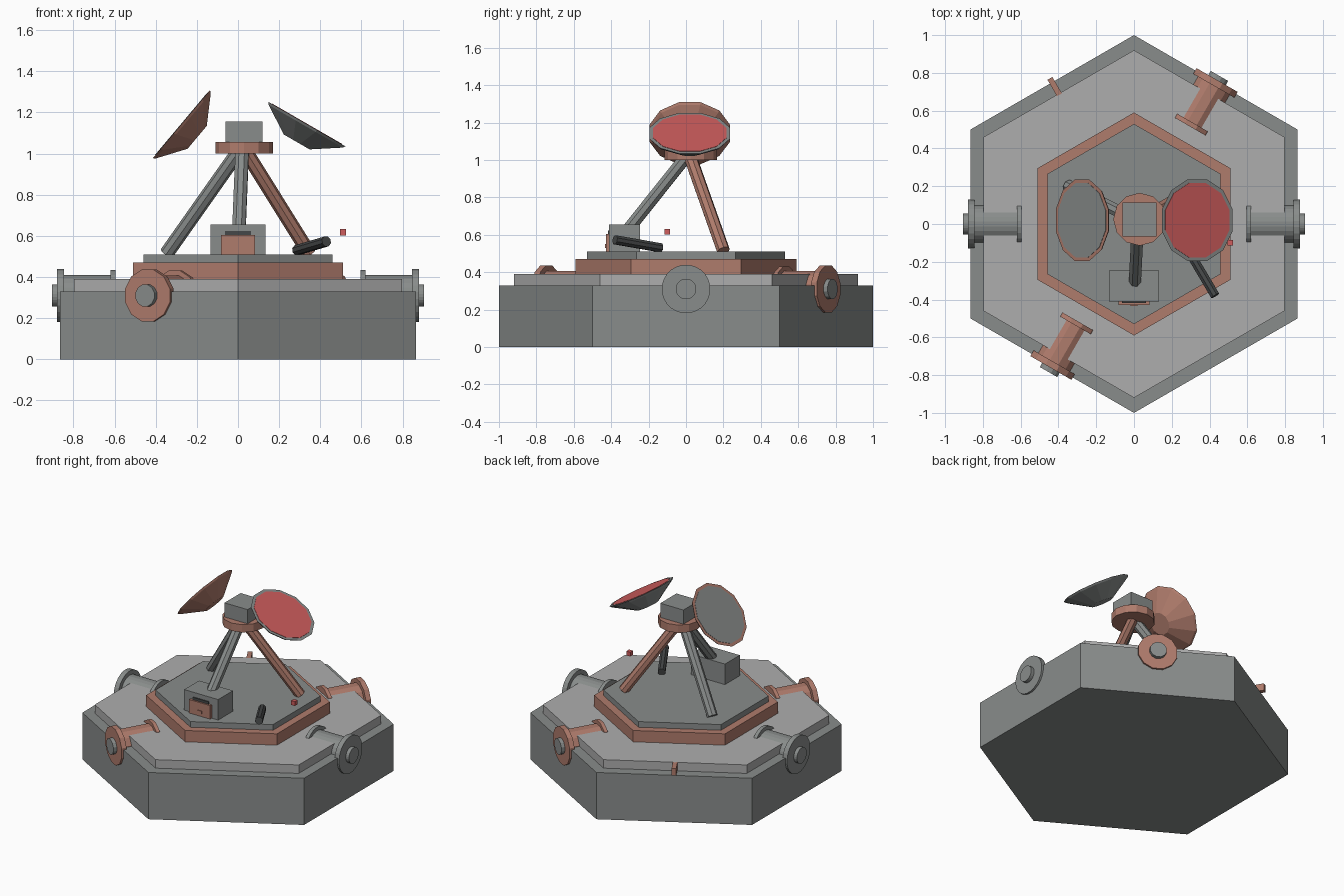
import bpy, bmesh
from math import sin, cos, pi, radians
from mathutils import Vector, Matrix

cube = bpy.data.objects.get("Cube")
if cube:
    bpy.data.objects.remove(cube, do_unlink=True)


def material(name, rgb):
    m = bpy.data.materials.new(name)
    m.use_nodes = True
    m.diffuse_color = (*rgb, 1)
    m.node_tree.nodes["Principled BSDF"].inputs["Base Color"].default_value = (*rgb, 1)
    return m


GREY = material("steel grey", (0.25, 0.265, 0.26))
LIGHT = material("light grey", (0.42, 0.42, 0.42))
COPPER = material("copper", (0.43, 0.20, 0.15))
RED = material("red", (0.62, 0.11, 0.11))
DARK = material("dark grey", (0.06, 0.064, 0.065))


def finish(name, bm, mat, matrix):
    bmesh.ops.recalc_face_normals(bm, faces=bm.faces)
    mesh = bpy.data.meshes.new(name)
    bm.to_mesh(mesh)
    bm.free()
    mesh.materials.append(mat)
    ob = bpy.data.objects.new(name, mesh)
    ob.matrix_world = matrix
    bpy.context.collection.objects.link(ob)
    return ob


def frustum(name, start, end, r0, r1, sides, mat, phase=0.0):
    """Straight prism or cone section between two points."""
    start, end = Vector(start), Vector(end)
    axis = end - start
    bm = bmesh.new()
    rings = []
    for r, z in ((r0, 0), (r1, axis.length)):
        angles = [phase + 2 * pi * i / sides for i in range(sides)]
        rings.append([bm.verts.new((r * cos(a), r * sin(a), z)) for a in angles])
        bm.faces.new(rings[-1])
    for i in range(sides):
        j = (i + 1) % sides
        bm.faces.new((rings[0][i], rings[0][j], rings[1][j], rings[1][i]))
    upright = axis.normalized().z > 0.999
    turn = Matrix() if upright else axis.to_track_quat('Z', 'Y').to_matrix().to_4x4()
    return finish(name, bm, mat, Matrix.Translation(start) @ turn)


def box(name, center, size, mat, turn=Matrix()):
    bm = bmesh.new()
    bmesh.ops.create_cube(bm, size=1)
    bmesh.ops.scale(bm, vec=size, verts=bm.verts)
    return finish(name, bm, mat, Matrix.Translation(center) @ turn)


# Stacked hexagonal platform
for name, r, z0, z1, mat in (
        ("base", 1.0, 0, 0.33, GREY), ("deck", 0.92, 0.33, 0.39, LIGHT),
        ("copper_step", 0.59, 0.39, 0.47, COPPER), ("top_plate", 0.53, 0.47, 0.51, GREY)):
    frustum(name, (0, 0, z0), (0, 0, z1), r, r, 6, mat, pi / 2)

# Flanged pipes around the rim
PIPE_PARTS = (("pipe_collar", 0.595, 0.62, 0.125), ("pipe", 0.62, 0.85, 0.10),
              ("pipe_flange", 0.845, 0.88, 0.13), ("pipe_cap", 0.88, 0.905, 0.055))
for label, deg, sides, mat in (("left", 0, 24, GREY), ("right", 180, 24, GREY),
                               ("back", 60, 12, COPPER), ("front", 240, 12, COPPER)):
    out = Vector((cos(radians(deg)), sin(radians(deg)), 0))
    lift = Vector((0, 0, 0.31))
    for part, a, b, r in PIPE_PARTS:
        tint = GREY if part == "pipe_cap" else mat
        frustum(f"{label}_{part}", out * a + lift, out * b + lift, r, r, sides, tint, pi / sides)

# Small clip on the rim
out = Vector((cos(radians(120)), sin(radians(120)), 0))
box("rim_clip", out * 0.84 + Vector((0, 0, 0.365)), (0.10, 0.03, 0.05), COPPER,
    Matrix.Rotation(radians(120), 4, 'Z'))

# Tripod mast
for label, deg, mat in (("right", 150, GREY), ("left", 30, COPPER), ("front", 270, GREY)):
    a = radians(deg)
    top = (0.02 + 0.02 * cos(a), 0.015 + 0.02 * sin(a), 1.01)
    frustum(f"{label}_leg", (0.40 * cos(a), 0.40 * sin(a), 0.515), top, 0.035, 0.035, 8, mat, pi / 8)
frustum("mast_hub", (0.03, 0.025, 1.0), (0.03, 0.025, 1.055), 0.14, 0.14, 12, COPPER)
box("mast_box", (0.03, 0.025, 1.105), (0.18, 0.18, 0.10), GREY)


# Dishes tilted outwards
def dish(label, center, tilt, shell, face):
    c = Vector(center)
    n = Vector((sin(tilt), 0, cos(tilt)))
    frustum(f"{label}_dish", c - n * 0.10, c - n * 0.012, 0.075, 0.215, 12, shell, pi / 12)
    frustum(f"{label}_dish_rim", c - n * 0.012, c, 0.215, 0.224, 12, shell, pi / 12)
    frustum(f"{label}_dish_face", c, c + n * 0.002, 0.203, 0.203, 12, face, pi / 12)


dish("left", (0.335, 0.02, 1.143), radians(30), GREY, RED)
dish("right", (-0.275, 0.02, 1.143), radians(-50), COPPER, GREY)

# Control console
box("console", (0, -0.328, 0.5825), (0.265, 0.165, 0.145), GREY)
box("console_screen", (0, -0.413, 0.59), (0.125, 0.009, 0.065), DARK)
box("console_panel", (0, -0.419, 0.5575), (0.165, 0.018, 0.095), COPPER)
box("console_knob", (0, -0.43, 0.54), (0.035, 0.008, 0.02), COPPER)

# Loose rod and marker block
frustum("rod", (0.285, -0.135, 0.53), (0.43, -0.38, 0.573), 0.026, 0.026, 8, DARK, pi / 8)
box("marker_block", (0.51, -0.10, 0.617), (0.03, 0.03, 0.03), RED)
